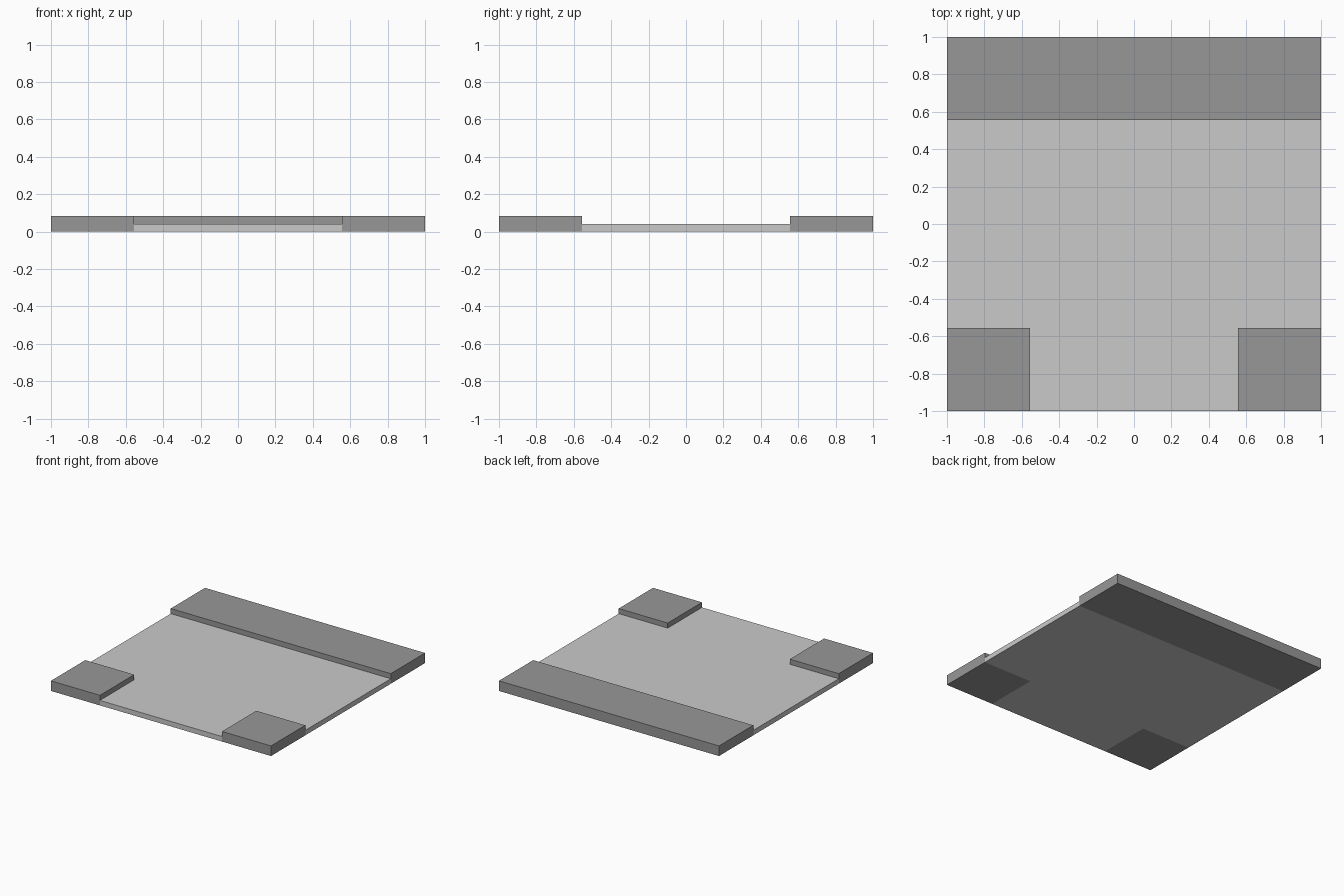
import bpy
import bmesh

if "Cube" in bpy.data.objects:
    bpy.data.objects.remove(bpy.data.objects["Cube"])

EDGE = 0.555      # kerb line, measured from the tile centre
ROAD_Z = 0.041    # road surface height
WALK_Z = 0.083    # pavement surface height


def material(name, grey):
    m = bpy.data.materials.new(name)
    m.diffuse_color = (grey, grey, grey, 1)
    m.use_nodes = True
    m.node_tree.nodes["Principled BSDF"].inputs["Base Color"].default_value = m.diffuse_color
    return m


def slab(name, outline, height, mat):
    """Extrude a flat outline from the ground up to the given height."""
    bm = bmesh.new()
    base = bm.faces.new([bm.verts.new((x, y, 0)) for x, y in outline])
    top = bmesh.ops.extrude_face_region(bm, geom=[base], use_keep_orig=True)
    verts = [v for v in top["geom"] if isinstance(v, bmesh.types.BMVert)]
    bmesh.ops.translate(bm, verts=verts, vec=(0, 0, height))
    bmesh.ops.recalc_face_normals(bm, faces=bm.faces)
    mesh = bpy.data.meshes.new(name)
    bm.to_mesh(mesh)
    bm.free()
    mesh.materials.append(mat)
    ob = bpy.data.objects.new(name, mesh)
    bpy.context.collection.objects.link(ob)
    return ob


def rect(x0, x1, y0, y1):
    return [(x0, y0), (x1, y0), (x1, y1), (x0, y1)]


light = material("road light grey", 0.59)
dark = material("pavement grey", 0.312)

# T-shaped road: crossing bar plus a stem to the front
slab("road", [(-EDGE, -1), (EDGE, -1), (EDGE, -EDGE), (1, -EDGE),
              (1, EDGE), (-1, EDGE), (-1, -EDGE), (-EDGE, -EDGE)],
     ROAD_Z, light)

# Raised pavement along the back
slab("back_pavement", rect(-1, 1, EDGE, 1), WALK_Z, dark)

# Raised pavement corners at the front
slab("left_corner_pavement", rect(-1, -EDGE, -1, -EDGE), WALK_Z, dark)
slab("right_corner_pavement", rect(EDGE, 1, -1, -EDGE), WALK_Z, dark)
